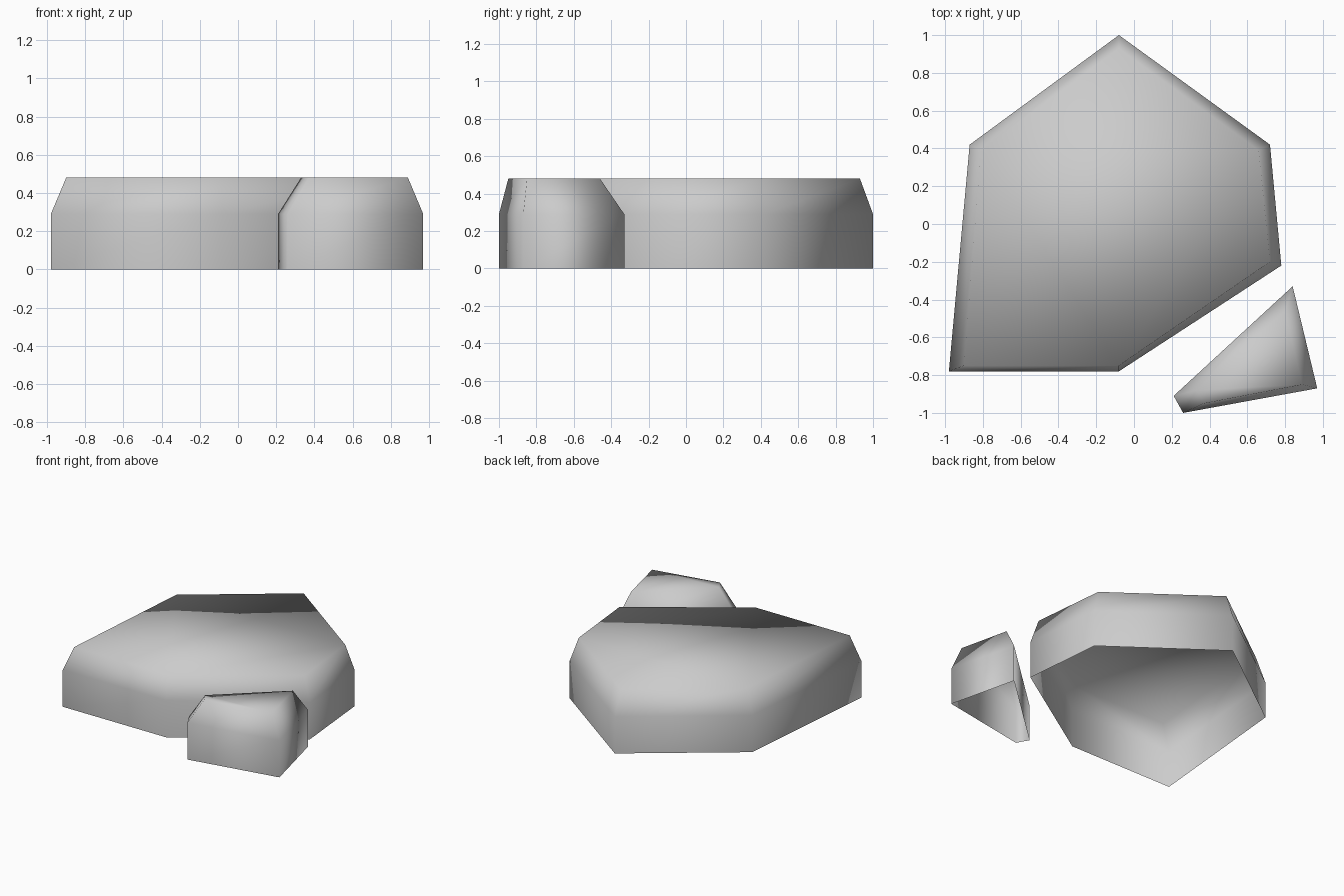
import bpy
import bmesh

cube = bpy.data.objects.get("Cube")
if cube:
    bpy.data.objects.remove(cube, do_unlink=True)

SHOULDER, TOP = 0.29, 0.48

stone = bpy.data.materials.new("grey stone")
stone.use_nodes = True
grey = (0.6, 0.6, 0.6, 1)
stone.diffuse_color = grey
stone.node_tree.nodes["Principled BSDF"].inputs["Base Color"].default_value = grey


def make_rock(name, outline, crown):
    """Hollow stone shell: upright wall, sloped shoulder, flat top, open base."""
    bm = bmesh.new()
    levels = [(outline, 0), (outline, SHOULDER), (crown, TOP)]
    rings = [[bm.verts.new((x, y, z)) for x, y in pts] for pts, z in levels]
    for low, high in zip(rings, rings[1:]):
        for i in range(len(low)):
            j = (i + 1) % len(low)
            bm.faces.new((low[i], low[j], high[j], high[i]))
    bm.faces.new(rings[-1])
    for face in bm.faces:
        face.smooth = True
    mesh = bpy.data.meshes.new(name)
    bm.to_mesh(mesh)
    bm.free()
    mesh.materials.append(stone)
    rock = bpy.data.objects.new(name, mesh)
    bpy.context.collection.objects.link(rock)
    return rock


# Outlines run counter-clockwise seen from above
make_rock(
    "large_rock",
    [(-0.98, -0.78), (-0.08, -0.78), (0.78, -0.22),
     (0.72, 0.42), (-0.08, 1.0), (-0.87, 0.42)],
    [(-0.90, -0.75), (-0.08, -0.75), (0.72, -0.20),
     (0.66, 0.39), (-0.08, 0.93), (-0.81, 0.39)],
)
make_rock(
    "small_rock",
    [(0.21, -0.91), (0.26, -1.0), (0.97, -0.87), (0.84, -0.33)],
    [(0.33, -0.88), (0.37, -0.95), (0.89, -0.85), (0.80, -0.46)],
)
